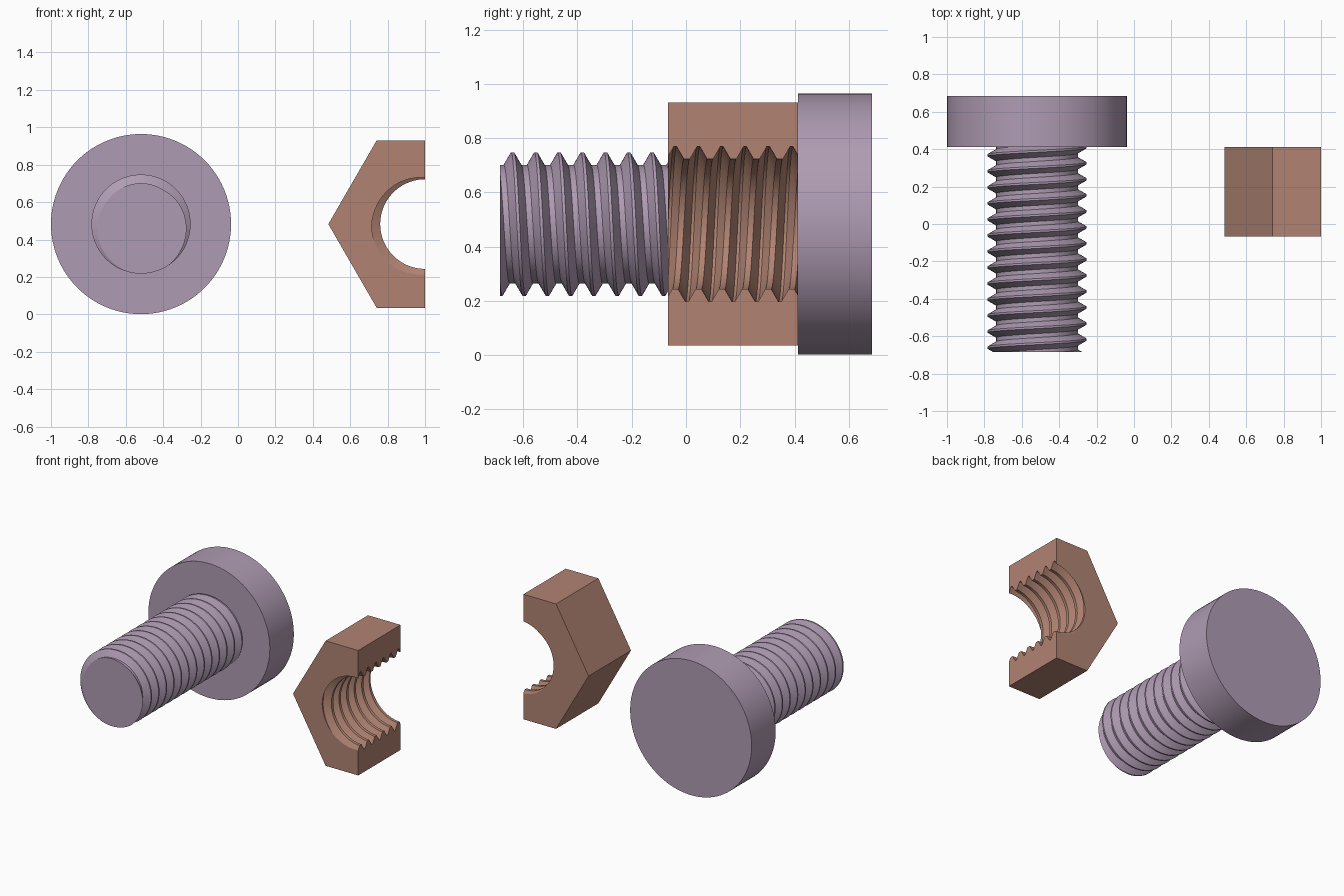
import bpy, bmesh
from math import sin, cos, pi, sqrt

if "Cube" in bpy.data.objects:
    bpy.data.objects.remove(bpy.data.objects["Cube"])

N = 96                      # sides of round parts
PITCH = 0.0857
Y0 = -0.6395                # a thread crest on the top line
CZ = 0.4825                 # height of both axes


def material(name, rgb):
    m = bpy.data.materials.new(name)
    m.diffuse_color = (*rgb, 1)
    m.use_nodes = True
    m.node_tree.nodes["Principled BSDF"].inputs["Base Color"].default_value = m.diffuse_color
    return m


def finish(bm, name, mat):
    bmesh.ops.recalc_face_normals(bm, faces=bm.faces[:])
    me = bpy.data.meshes.new(name)
    bm.to_mesh(me)
    bm.free()
    me.materials.append(mat)
    ob = bpy.data.objects.new(name, me)
    bpy.context.collection.objects.link(ob)
    return ob


def prism(name, outline, y0, y1, mat):
    """Extrude an (x, z) outline along y."""
    bm = bmesh.new()
    face = bm.faces.new([bm.verts.new((x, y0, z)) for x, z in outline])
    ext = bmesh.ops.extrude_face_region(bm, geom=[face])
    verts = [g for g in ext["geom"] if isinstance(g, bmesh.types.BMVert)]
    bmesh.ops.translate(bm, verts=verts, vec=(0, y1 - y0, 0))
    return finish(bm, name, mat)


def threaded_rod(name, cx, r_major, y0, y1, mat):
    """Right-handed helical thread along y, trimmed flat at both ends."""
    r_minor = r_major - 0.0464
    profile = [(-1/16, r_major), (1/16, r_major), (3/8, r_minor), (5/8, r_minor)]
    first = int((y0 - Y0) / PITCH) - 4
    last = int((y1 - Y0) / PITCH) + 4
    bm = bmesh.new()
    cols = []
    for i in range(N):
        t = (i + 0.5) / N
        a = 2 * pi * t
        cols.append([bm.verts.new((cx + r * sin(a), Y0 + (k + t + o) * PITCH, CZ + r * cos(a)))
                     for k in range(first, last) for o, r in profile])
    for i in range(N):
        a = cols[i]
        b = cols[i + 1] if i < N - 1 else cols[0][4:]   # one pitch on after each turn
        for j in range(min(len(a), len(b)) - 1):
            bm.faces.new((a[j], a[j + 1], b[j + 1], b[j]))
    for y, n in ((y0, -1), (y1, 1)):
        cut = bmesh.ops.bisect_plane(bm, geom=bm.verts[:] + bm.edges[:] + bm.faces[:], dist=1e-6,
                                     plane_co=(0, y, 0), plane_no=(0, n, 0), clear_outer=True)
        rim = [e for e in cut["geom_cut"] if isinstance(e, bmesh.types.BMEdge)]
        bmesh.ops.contextual_create(bm, geom=rim)
    return finish(bm, name, mat)


def boolean(target, tool, operation):
    mod = target.modifiers.new("join", 'BOOLEAN')
    mod.operation, mod.object, mod.solver = operation, tool, 'EXACT'
    bpy.ops.object.select_all(action='DESELECT')
    bpy.context.view_layer.objects.active = target
    target.select_set(True)
    bpy.ops.object.modifier_apply(modifier=mod.name)
    bpy.data.objects.remove(tool)
    bpy.ops.object.shade_smooth_by_angle(angle=pi / 9)


lilac = material("lilac", (0.43, 0.33, 0.45))
copper = material("copper", (0.44, 0.23, 0.17))

# bolt: round head with threaded shank
BX, R = -0.5185, 0.4815
circle = [(BX + R * cos(2 * pi * i / N), CZ + R * sin(2 * pi * i / N)) for i in range(N)]
bolt = prism("bolt", circle, 0.413, 0.685, lilac)
boolean(bolt, threaded_rod("shank", BX, 0.265, -0.685, 0.5, lilac), 'UNION')

# nut: hexagon cut in half through its axis, threaded bore
C = 0.517
h = C * sqrt(3) / 2
half_hex = [(1, CZ - h), (1, CZ + h), (1 - C / 2, CZ + h), (1 - C, CZ), (1 - C / 2, CZ - h)]
nut = prism("half_nut", half_hex, -0.067, 0.413, copper)
boolean(nut, threaded_rod("bore", 1, 0.286, -0.2, 0.55, copper), 'DIFFERENCE')
